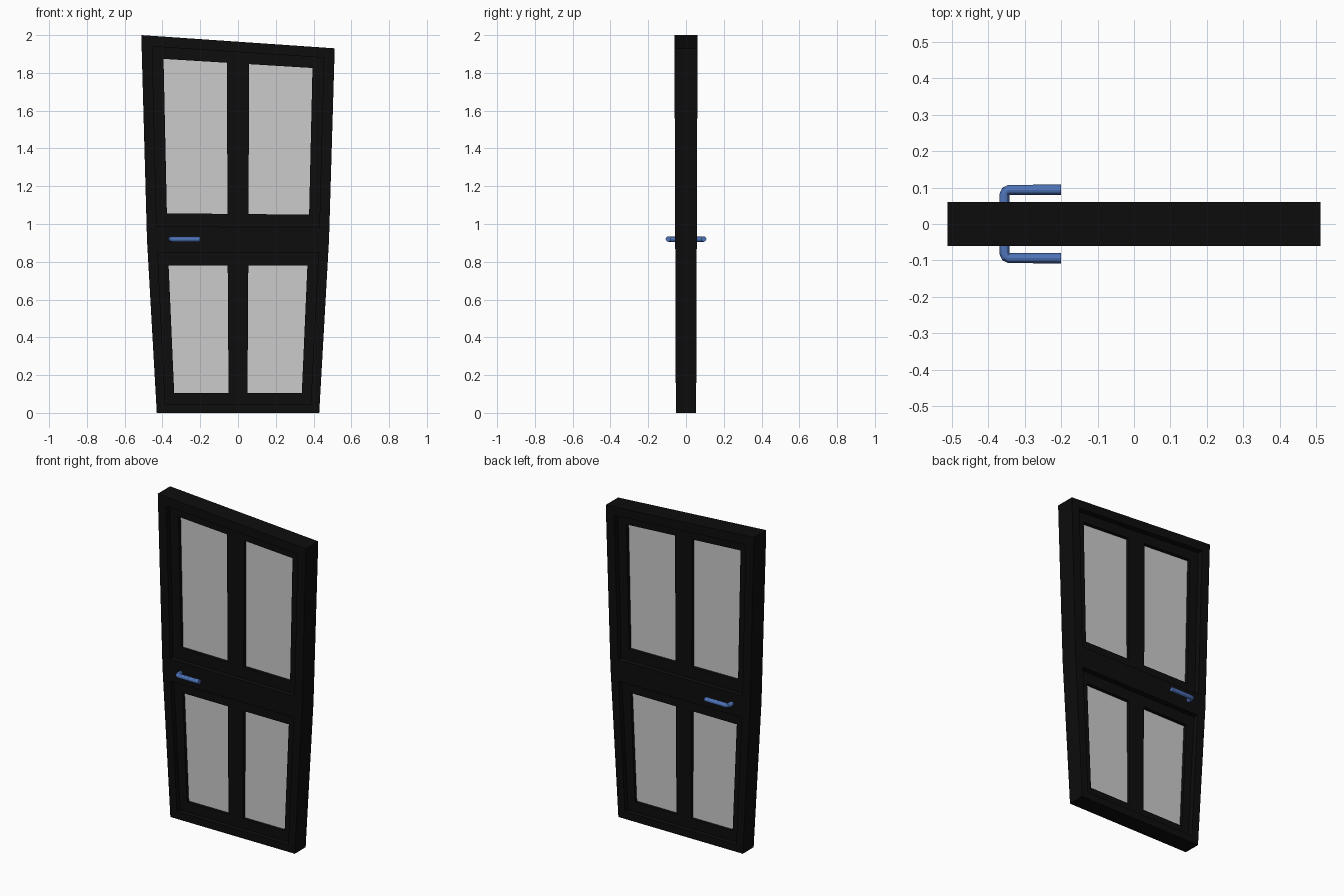
import bpy, bmesh

if "Cube" in bpy.data.objects:
    bpy.data.objects.remove(bpy.data.objects["Cube"])

MID = 0.92      # height of the kink in the outline
TOP = 1.965     # average height of the slanted top


def warp(u, z, d):
    """Map straight door coordinates to the flared, slanted door."""
    if z < MID:
        w = 0.43 + (0.482 - 0.43) * z / MID
        tilt = 0
    else:
        t = (z - MID) / (TOP - MID)
        w = 0.482 + (0.512 - 0.482) * t
        tilt = 0.035 * t
    return (u * w, d * (0.88 + 0.061 * z), z - tilt * u)


def slab(bm, u0, u1, z0, z1, d):
    zs = [z0] + ([MID] if z0 < MID < z1 else []) + [z1]
    rings = [[bm.verts.new(warp(u, z, y)) for u, y in
              ((u0, -d), (u1, -d), (u1, d), (u0, d))] for z in zs]
    bm.faces.new(rings[0][::-1])
    bm.faces.new(rings[-1])
    for a, b in zip(rings, rings[1:]):
        for i in range(4):
            j = (i + 1) % 4
            bm.faces.new((a[i], a[j], b[j], b[i]))


def part(name, slabs, mat=None):
    bm = bmesh.new()
    for s in slabs:
        slab(bm, *s)
    me = bpy.data.meshes.new(name)
    bm.to_mesh(me)
    bm.free()
    ob = bpy.data.objects.new(name, me)
    bpy.context.collection.objects.link(ob)
    if mat:
        me.materials.append(mat)
    return ob


def material(name, rgb):
    m = bpy.data.materials.new(name)
    m.diffuse_color = (*rgb, 1)
    m.use_nodes = True
    m.node_tree.nodes["Principled BSDF"].inputs["Base Color"].default_value = m.diffuse_color
    return m


black = material("black_paint", (0.004, 0.004, 0.004))
blue = material("blue_metal", (0.08, 0.18, 0.5))

# Thick outer frame with the middle rail
F, E, D = 0.89, 0.775, 0.061
part("outer_frame", [
    (-1, -F, 0, TOP, D), (F, 1, 0, TOP, D),
    (-F, F, 0, 0.045, D), (-F, F, 0.85, 0.985, D), (-F, F, 1.91, TOP, D)], black)

# Recessed frames, mullions and glass for the two openings
for name, z0, a, b, z1 in (("lower", 0.045, 0.105, 0.78, 0.85),
                           ("upper", 0.985, 1.053, 1.85, 1.91)):
    d = 0.025
    part(name + "_window_frame", [
        (-F, -E, z0, z1, d), (E, F, z0, z1, d),
        (-E, E, z0, a, d), (-E, E, b, z1, d),
        (-0.115, 0.115, a, b, d)], black)
    part(name + "_glass", [(-E, -0.115, a, b, 0.003), (0.115, E, a, b, 0.003)])

# Lever handles on both faces
for side, name in ((-1, "front_handle"), (1, "back_handle")):
    cu = bpy.data.curves.new(name, 'CURVE')
    cu.dimensions = '3D'
    cu.bevel_depth = 0.014
    cu.bevel_resolution = 4
    cu.use_fill_caps = True
    path = [(-0.356, 0.04), (-0.356, 0.080), (-0.352, 0.090),
            (-0.342, 0.094), (-0.2, 0.094)]
    sp = cu.splines.new('POLY')
    sp.points.add(len(path) - 1)
    for p, (x, y) in zip(sp.points, path):
        p.co = (x, side * y, MID, 1)
    cu.materials.append(blue)
    ob = bpy.data.objects.new(name, cu)
    bpy.context.collection.objects.link(ob)
    bpy.ops.object.select_all(action='DESELECT')
    ob.select_set(True)
    bpy.context.view_layer.objects.active = ob
    bpy.ops.object.convert(target='MESH')
    bpy.ops.object.shade_smooth_by_angle()
